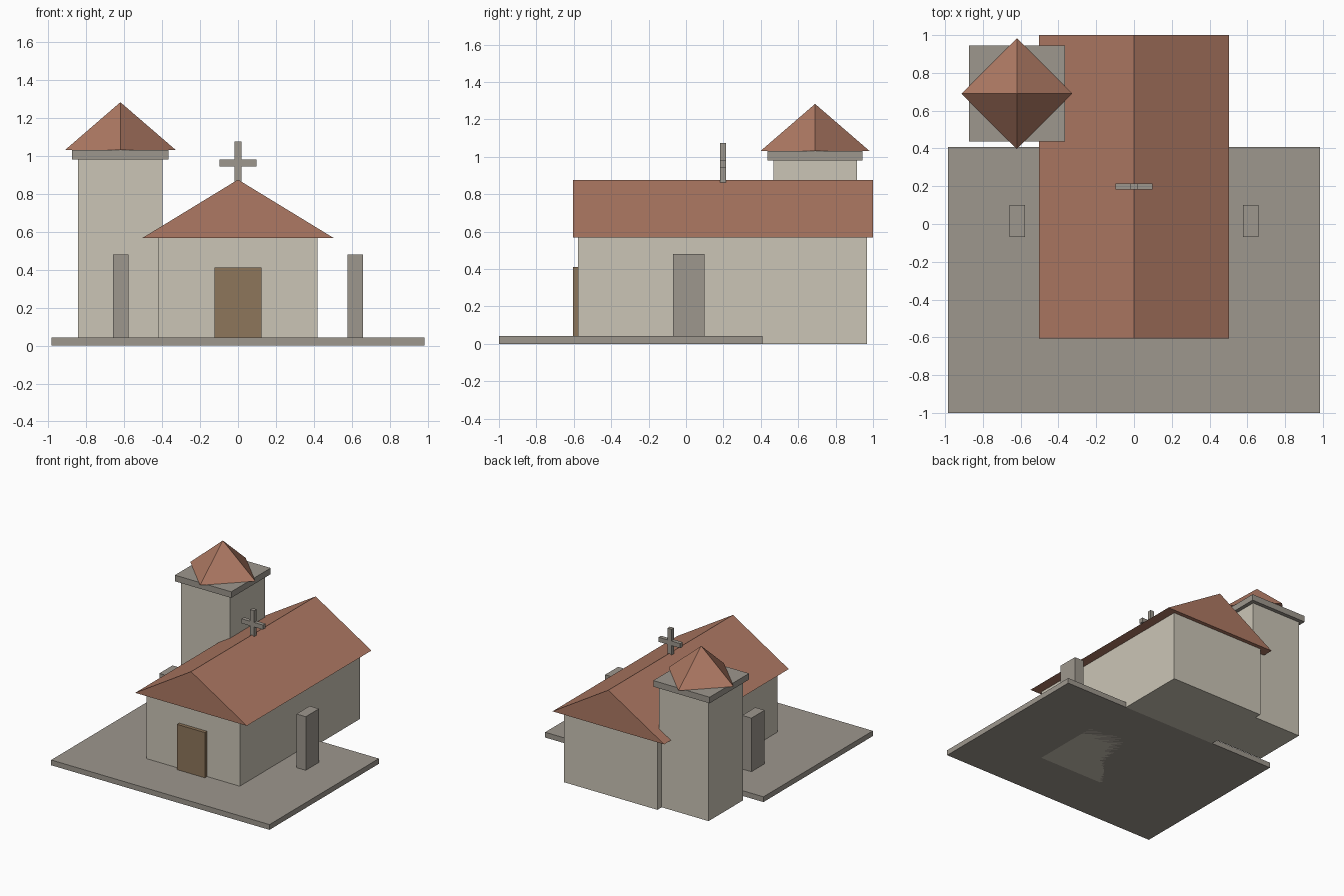
import bpy, bmesh
from math import radians
from mathutils import Matrix

if "Cube" in bpy.data.objects:
    bpy.data.objects.remove(bpy.data.objects["Cube"])


def material(name, rgb):
    m = bpy.data.materials.new(name)
    m.diffuse_color = (*rgb, 1)
    m.use_nodes = True
    m.node_tree.nodes["Principled BSDF"].inputs["Base Color"].default_value = m.diffuse_color
    return m


WALL = material("plaster", (0.60, 0.56, 0.47))
STONE = material("stone", (0.34, 0.31, 0.27))
TILE = material("roof_tile", (0.42, 0.19, 0.125))
WOOD = material("wood", (0.27, 0.18, 0.105))


def finish(name, bm, mat):
    bmesh.ops.recalc_face_normals(bm, faces=bm.faces)
    mesh = bpy.data.meshes.new(name)
    bm.to_mesh(mesh)
    bm.free()
    mesh.materials.append(mat)
    ob = bpy.data.objects.new(name, mesh)
    bpy.context.collection.objects.link(ob)
    return ob


def box(name, x, y, z, mat):
    """Box from (min, max) pairs on each axis."""
    mid = [(a + b) / 2 for a, b in (x, y, z)]
    size = [b - a for a, b in (x, y, z)]
    bm = bmesh.new()
    bmesh.ops.create_cube(bm, size=1,
                          matrix=Matrix.Translation(mid) @ Matrix.Diagonal((*size, 1)))
    return finish(name, bm, mat)


# Paved forecourt
box("forecourt", (-0.984, 0.984), (-1, 0.408), (0, 0.043), STONE)

# Main hall and its door
box("hall_walls", (-0.42, 0.42), (-0.577, 0.968), (0, 0.57), WALL)
box("door", (-0.125, 0.125), (-0.605, -0.57), (0.04, 0.412), WOOD)

# Gable roof: triangular profile extruded along the hall
bm = bmesh.new()
gable = bm.faces.new([bm.verts.new((x, -0.605, z))
                      for x, z in ((-0.503, 0.568), (0.503, 0.568), (0, 0.875))])
ext = bmesh.ops.extrude_face_region(bm, geom=[gable], use_keep_orig=True)
bmesh.ops.translate(bm, vec=(0, 1.605, 0),
                    verts=[g for g in ext["geom"] if isinstance(g, bmesh.types.BMVert)])
finish("hall_roof", bm, TILE)

# Ridge cross
box("cross_upright", (-0.018, 0.018), (0.182, 0.214), (0.863, 1.075), STONE)
box("cross_arm", (-0.098, 0.098), (0.182, 0.214), (0.943, 0.98), STONE)

# Bell tower, with the spire turned 45 degrees to its ledge
TX, TY = -0.62, 0.69


def tower_block(name, half, z, mat):
    box(name, (TX - half, TX + half), (TY - half, TY + half), z, mat)


tower_block("tower_walls", 0.223, (0, 0.98), WALL)
tower_block("tower_ledge", 0.254, (0.98, 1.03), STONE)

bm = bmesh.new()
bmesh.ops.create_cone(bm, cap_ends=True, segments=4, radius1=0.293, radius2=0, depth=0.253,
                      matrix=Matrix.Translation((TX, TY, 1.03 + 0.253 / 2)))
# Put the base corners on the x and y axes whatever the cone's start angle
corner = max((v.co for v in bm.verts if v.co.z < 1.1), key=lambda c: c.x)
if abs(corner.y - TY) > 0.01:
    bmesh.ops.rotate(bm, verts=bm.verts, cent=(TX, TY, 0),
                     matrix=Matrix.Rotation(radians(45), 3, 'Z'))
bmesh.ops.remove_doubles(bm, verts=bm.verts, dist=0.0001)
finish("tower_spire", bm, TILE)

# Free-standing pillars either side of the hall
for side, label in ((-1, "left"), (1, "right")):
    x = sorted((side * 0.576, side * 0.66))
    box(label + "_pillar", x, (-0.07, 0.1), (0.04, 0.48), STONE)
